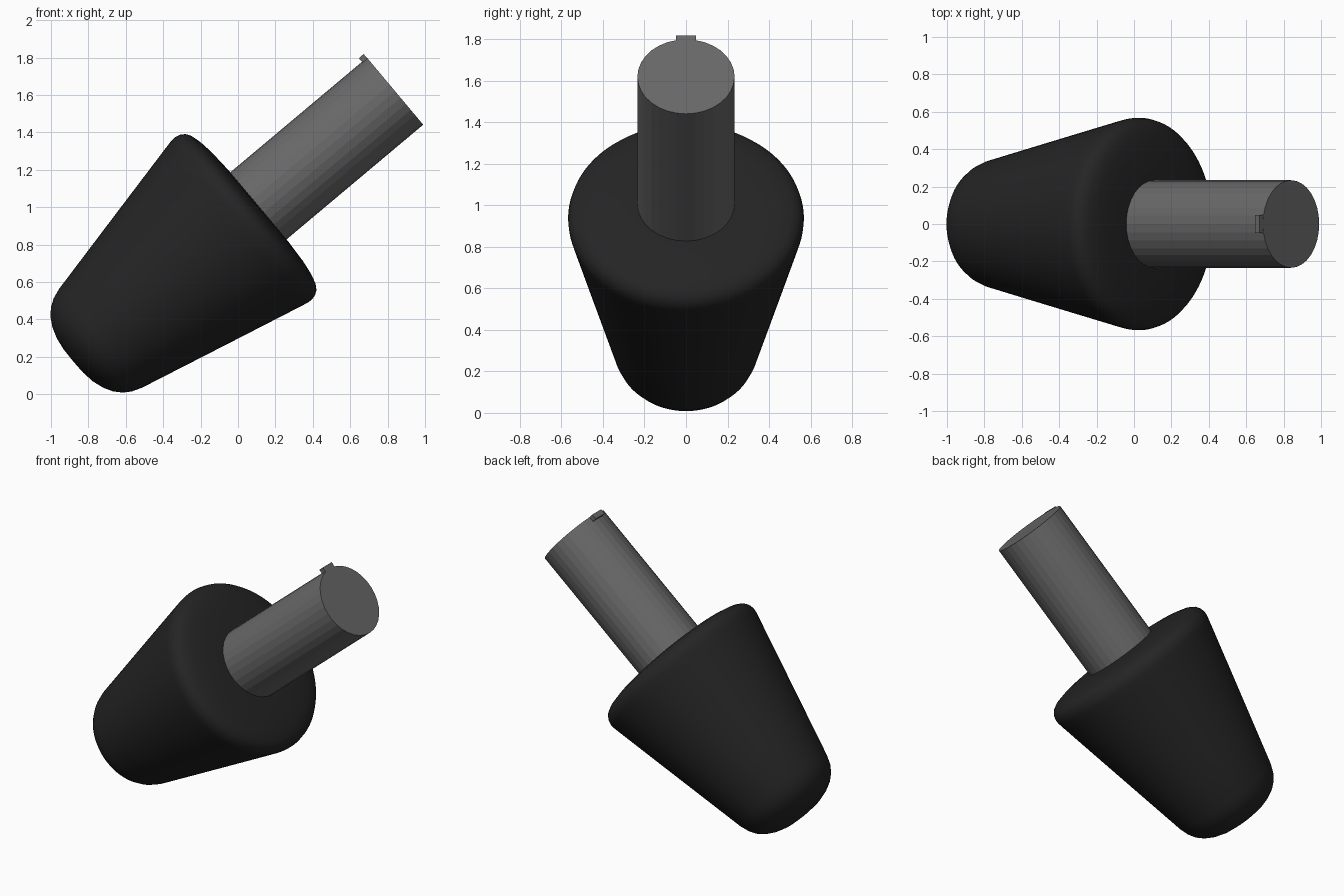
import bpy, bmesh, math
from mathutils import Matrix

if "Cube" in bpy.data.objects:
    bpy.data.objects.remove(bpy.data.objects["Cube"])

# Shared tilted axis: local z runs along the shaft, 40 degrees above the ground
FRAME = Matrix.Translation((-0.451, 0, 0.537)) @ Matrix.Rotation(math.radians(50), 4, 'Y')


def material(name, value):
    m = bpy.data.materials.new(name)
    m.diffuse_color = (value, value, value, 1)
    m.use_nodes = True
    m.node_tree.nodes["Principled BSDF"].inputs["Base Color"].default_value = m.diffuse_color
    return m


def finish(name, bm, mat, smooth=False):
    bmesh.ops.recalc_face_normals(bm, faces=bm.faces)
    mesh = bpy.data.meshes.new(name)
    bm.to_mesh(mesh)
    bm.free()
    mesh.materials.append(mat)
    for p in mesh.polygons:
        p.use_smooth = smooth
    obj = bpy.data.objects.new(name, mesh)
    obj.matrix_world = FRAME
    bpy.context.collection.objects.link(obj)
    return obj


rubber = material("rubber", 0.018)
metal = material("metal", 0.14)

# Tapered rubber body: (radius, height) profile spun round the axis
profile = [(0, -.562), (.08, -.56), (.15, -.55), (.21, -.53), (.26, -.502), (.298, -.467),
           (.325, -.425), (.345, -.37), (.40, -.13), (.48, .22), (.555, .55),
           (.566, .60), (.568, .625), (.561, .655), (.544, .68), (.515, .698),
           (.46, .713), (.38, .724), (.25, .731), (0, .733)]
bm = bmesh.new()
verts = [bm.verts.new((r, 0, z)) for r, z in profile]
edges = [bm.edges.new(pair) for pair in zip(verts, verts[1:])]
bmesh.ops.spin(bm, geom=verts + edges, cent=(0, 0, 0), axis=(0, 0, 1),
               angle=math.tau, steps=96)
bmesh.ops.remove_doubles(bm, verts=bm.verts, dist=1e-4)
finish("rubber_body", bm, rubber, True)

# Faceted shaft
START, END = 0.55, 1.685
bm = bmesh.new()
bmesh.ops.create_cone(bm, cap_ends=True, segments=32, radius1=.234, radius2=.234,
                      depth=END - START,
                      matrix=Matrix.Translation((0, 0, (START + END) / 2)))
finish("shaft", bm, metal)

# Small locating tab at the shaft's end
bm = bmesh.new()
bmesh.ops.create_cube(bm, size=1, matrix=Matrix.Translation((-.23, 0, 1.667))
                      @ Matrix.Diagonal((.06, .096, .034, 1)))
finish("locating_tab", bm, metal)
